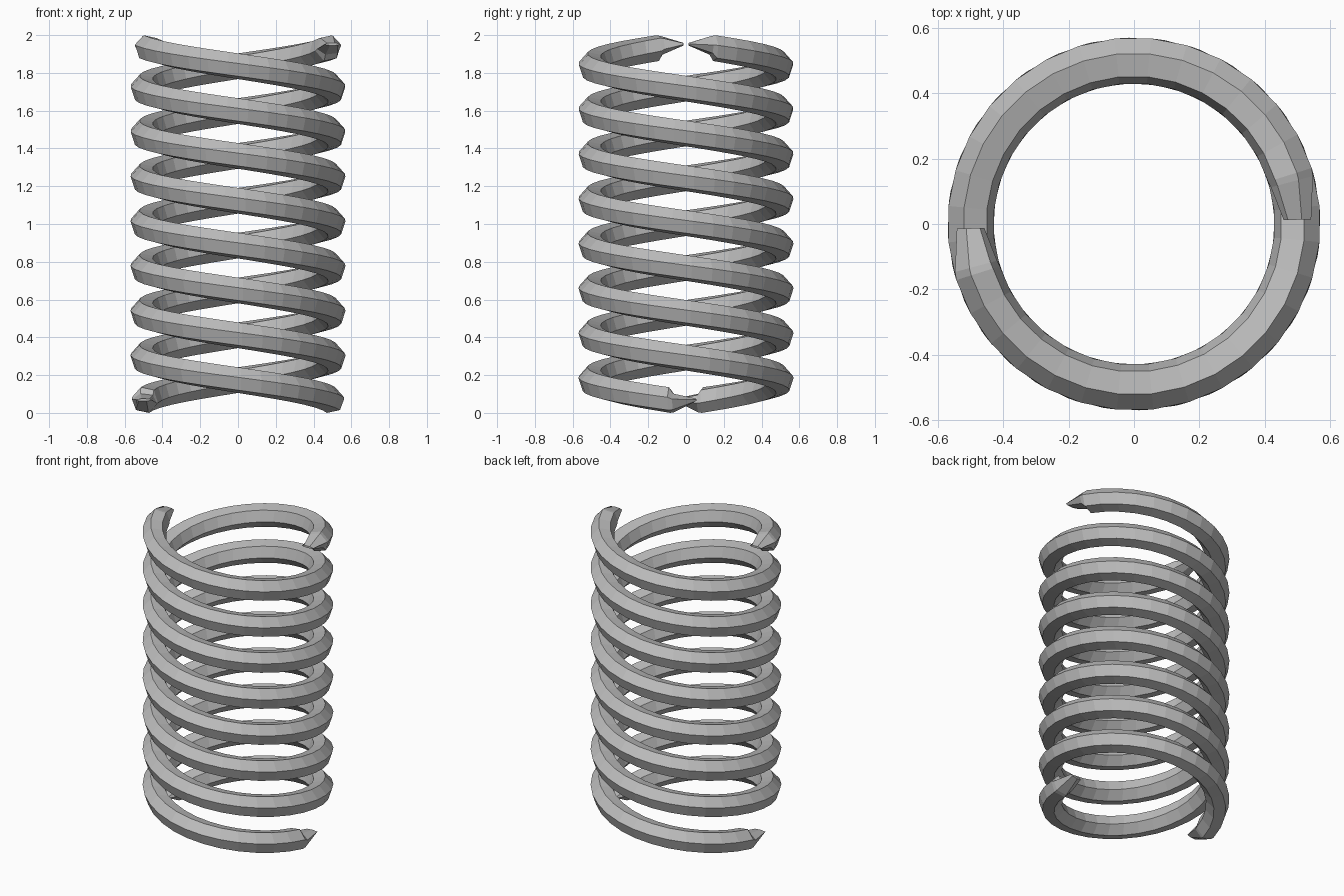
import bpy, bmesh, math

cube = bpy.data.objects.get("Cube")
if cube:
    bpy.data.objects.remove(cube)

TURNS, SEGMENTS = 4, 32
RADIUS, WIRE, TILT = 0.5, 0.0715, math.radians(12)
TOP_Z, PITCH = 1.954, 0.4748

steel = bpy.data.materials.new("steel_grey")
steel.use_nodes = True
grey = (0.5, 0.5, 0.5, 1)
steel.diffuse_color = grey
steel.node_tree.nodes["Principled BSDF"].inputs["Base Color"].default_value = grey


def add_ring(bm, degrees, start, width=1.0, low=1.0, high=1.0, lift=0.0):
    """Six-sided wire section at an angle along the left-handed helix."""
    angle = math.radians(degrees)
    turn = angle + start
    centre_z = TOP_Z - PITCH * degrees / 360 + lift
    ring = []
    for side in range(6):
        a = TILT + side * math.tau / 6
        r = RADIUS + WIRE * width * math.cos(a)
        z = WIRE * math.sin(a)
        z *= high if z > 0 else low
        ring.append(bm.verts.new((r * math.cos(turn), r * math.sin(turn), centre_z + z)))
    return ring


def make_strand(name, start):
    bm = bmesh.new()
    end = TURNS * 360
    # Pinched top end
    rings = [add_ring(bm, 1.5, start, 0.6, 0.1, 0.1),
             add_ring(bm, 15, start, 0.95, 0.55, 0.9)]
    # Evenly stepped coils
    first, last = 17.5, end - 10
    count = round((last - first) / 360 * SEGMENTS)
    for i in range(count + 1):
        rings.append(add_ring(bm, first + (last - first) * i / count, start))
    # Pinched bottom end
    rings.append(add_ring(bm, end - 7.5, start, 0.95, 0.9, 0.55))
    rings.append(add_ring(bm, end + 6, start, 0.6, 0.1, 0.1, 0.022))
    for a, b in zip(rings, rings[1:]):
        for i in range(6):
            j = (i + 1) % 6
            bm.faces.new((a[i], a[j], b[j], b[i]))
    bm.faces.new(rings[0])
    bm.faces.new(rings[-1])
    bmesh.ops.recalc_face_normals(bm, faces=bm.faces)
    mesh = bpy.data.meshes.new(name)
    bm.to_mesh(mesh)
    bm.free()
    mesh.materials.append(steel)
    bpy.context.collection.objects.link(bpy.data.objects.new(name, mesh))


# Two intertwined strands, half a turn apart
make_strand("coil_strand_right", math.pi)
make_strand("coil_strand_left", 0)
